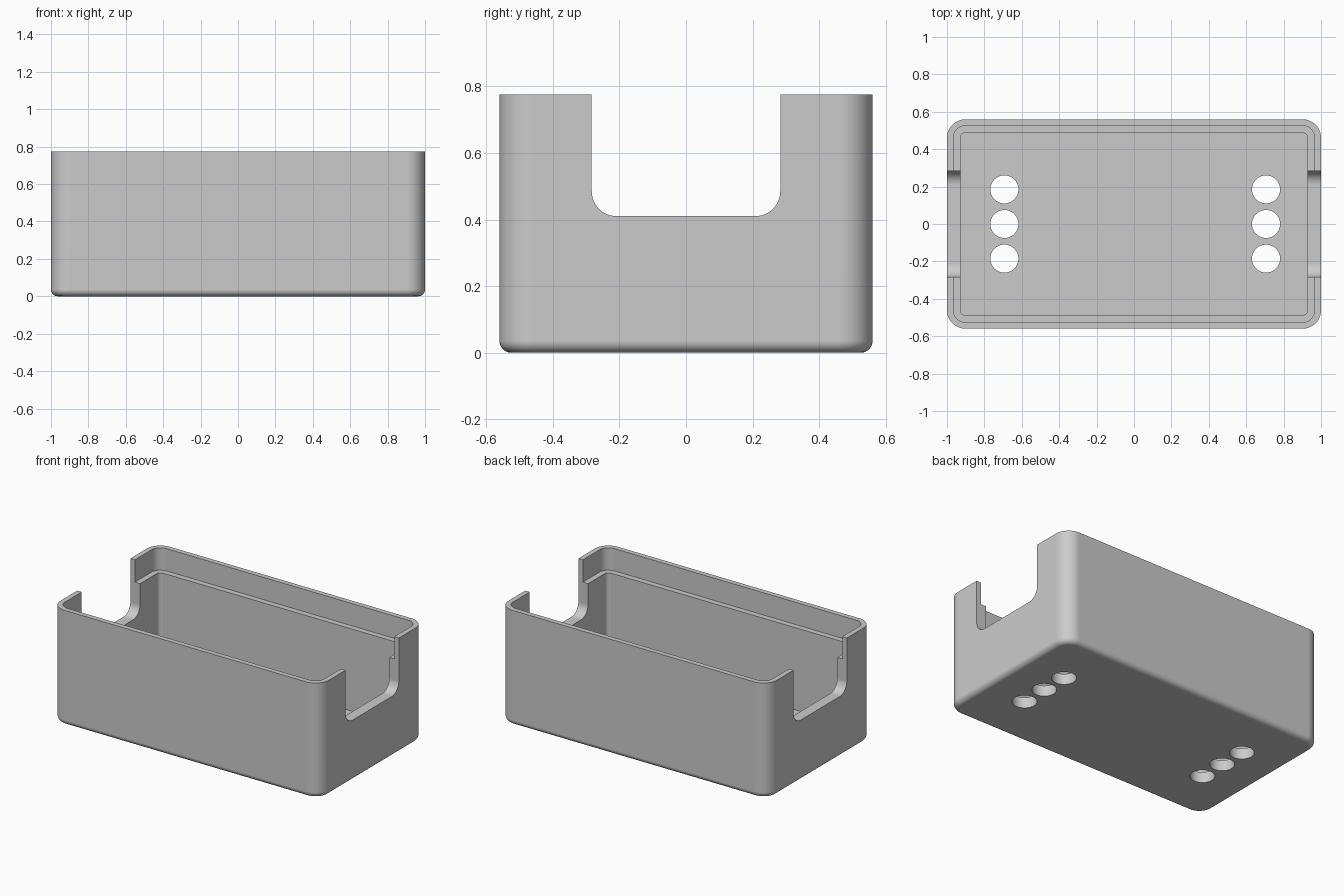
import bpy, bmesh
from math import sin, cos, pi

HALF_X, HALF_Y, HEIGHT = 1.0, 0.56, 0.775
CORNER, FILLET = 0.1, 0.036
LIP, WALL, FLOOR = 0.034, 0.072, 0.072
LEDGE_Z = HEIGHT - 0.15
STEPS = 12

cube = bpy.data.objects.get("Cube")
if cube:
    bpy.data.objects.remove(cube, do_unlink=True)

grey = bpy.data.materials.new("light grey")
grey.use_nodes = True
grey.diffuse_color = (0.6, 0.6, 0.6, 1)
grey.node_tree.nodes["Principled BSDF"].inputs["Base Color"].default_value = (0.6, 0.6, 0.6, 1)


def rounded_loop(inset, z):
    """Rounded rectangle, offset inwards from the outer wall."""
    r = CORNER - inset
    pts = []
    for i, (sx, sy) in enumerate([(1, 1), (-1, 1), (-1, -1), (1, -1)]):
        for k in range(STEPS + 1):
            a = (i + k / STEPS) * pi / 2
            pts.append((sx * (HALF_X - CORNER) + r * cos(a),
                        sy * (HALF_Y - CORNER) + r * sin(a), z))
    return pts


def finish(bm, name):
    bmesh.ops.recalc_face_normals(bm, faces=bm.faces)
    mesh = bpy.data.meshes.new(name)
    bm.to_mesh(mesh)
    bm.free()
    mesh.materials.append(grey)
    obj = bpy.data.objects.new(name, mesh)
    bpy.context.collection.objects.link(obj)
    return obj


def prism(name, points, direction):
    """Extrude a closed outline into a solid."""
    bm = bmesh.new()
    face = bm.faces.new([bm.verts.new(p) for p in points])
    ext = bmesh.ops.extrude_face_region(bm, geom=[face])
    verts = [g for g in ext["geom"] if isinstance(g, bmesh.types.BMVert)]
    bmesh.ops.translate(bm, verts=verts, vec=direction)
    return finish(bm, name)


# Tray shell: underside fillet, outer wall, stepped rim, cavity
section = []
for k in range(9):
    a = k / 8 * pi / 2
    section.append((FILLET * (1 - sin(a)), FILLET * (1 - cos(a))))
section += [(0, HEIGHT), (LIP, HEIGHT), (LIP, LEDGE_Z), (WALL, LEDGE_Z), (WALL, FLOOR)]
bm = bmesh.new()
rings = [[bm.verts.new(p) for p in rounded_loop(d, z)] for d, z in section]
for lower, upper in zip(rings, rings[1:]):
    n = len(lower)
    for i in range(n):
        j = (i + 1) % n
        bm.faces.new((lower[i], lower[j], upper[j], upper[i]))
bm.faces.new(rings[0])
bm.faces.new(rings[-1])
tray = finish(bm, "tray")

# Rounded notch through both end walls
half, base, r = 0.283, 0.41, 0.075
outline = [(-1.2, half, 1.0), (-1.2, -half, 1.0)]
for side, start in ((-1, pi), (1, 1.5 * pi)):
    for k in range(STEPS + 1):
        a = start + k / STEPS * pi / 2
        outline.append((-1.2, side * (half - r) + r * cos(a), base + r + r * sin(a)))
cutters = [prism("notch_cutter", outline, (2.4, 0, 0))]

# Two rows of three round holes in the floor
for x in (-0.693, 0.706):
    for y in (-0.185, 0, 0.185):
        circle = [(x + 0.075 * cos(k * pi / 24), y + 0.075 * sin(k * pi / 24), -0.1)
                  for k in range(48)]
        cutters.append(prism("hole_cutter", circle, (0, 0, 0.3)))

bpy.ops.object.select_all(action="DESELECT")
tray.select_set(True)
bpy.context.view_layer.objects.active = tray
for cutter in cutters:
    cutter.hide_render = True
    mod = tray.modifiers.new("cut", "BOOLEAN")
    mod.operation = "DIFFERENCE"
    mod.solver = "EXACT"
    mod.object = cutter
    bpy.ops.object.modifier_apply(modifier=mod.name)
    bpy.data.objects.remove(cutter, do_unlink=True)

# Smooth fillets with flat walls
bpy.ops.object.shade_smooth_by_angle(angle=pi / 6)
normals = tray.modifiers.new("flat walls", "WEIGHTED_NORMAL")
normals.keep_sharp = True
